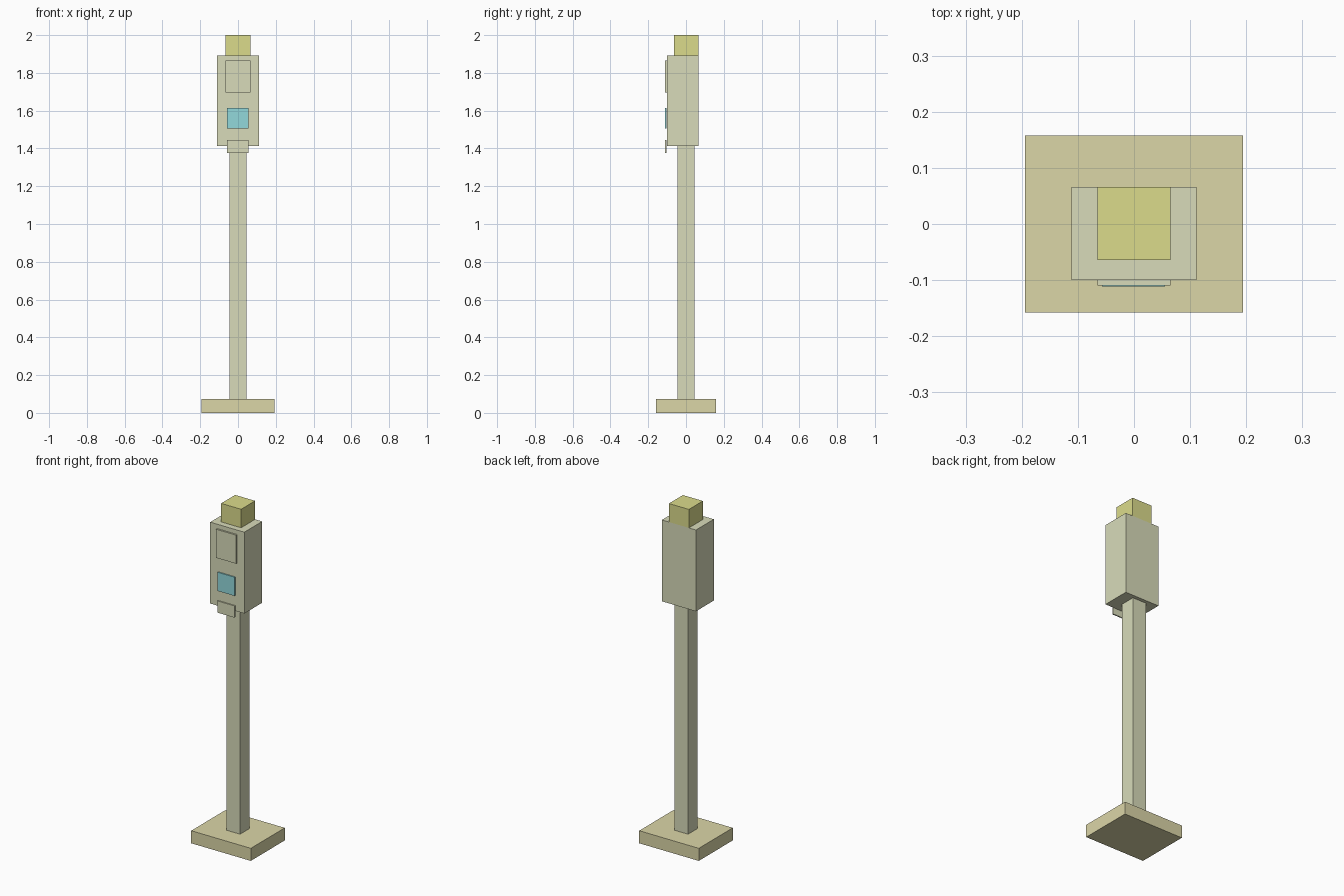
import bpy

if "Cube" in bpy.data.objects:
    bpy.data.objects.remove(bpy.data.objects["Cube"])


def material(name, rgb):
    m = bpy.data.materials.new(name)
    m.diffuse_color = (*rgb, 1)
    m.use_nodes = True
    m.node_tree.nodes["Principled BSDF"].inputs["Base Color"].default_value = m.diffuse_color
    return m


def box(name, x, y, z, mat):
    """Box from (min, max) ranges on each axis."""
    bpy.ops.mesh.primitive_cube_add(size=1, location=[sum(r) / 2 for r in (x, y, z)])
    o = bpy.context.object
    o.name = name
    o.scale = [r[1] - r[0] for r in (x, y, z)]
    bpy.ops.object.transform_apply(location=False, rotation=False, scale=True)
    o.data.materials.append(mat)
    return o


pale = material("pale_grey_green", (0.69, 0.71, 0.49))
sand = material("sand", (0.71, 0.67, 0.39))
yellow = material("lamp_yellow", (0.71, 0.71, 0.26))
blue = material("screen_blue", (0.29, 0.69, 0.71))

# Stand
box("base_plate", (-0.194, 0.194), (-0.158, 0.158), (0, 0.074), sand)
box("post", (-0.045, 0.045), (-0.045, 0.045), (0.074, 1.412), pale)

# Housing and lamp
box("housing", (-0.111, 0.111), (-0.1, 0.066), (1.412, 1.891), pale)
box("lamp", (-0.065, 0.065), (-0.064, 0.066), (1.891, 2.0), yellow)

# Front plates
box("upper_panel", (-0.065, 0.065), (-0.11, -0.1), (1.697, 1.865), pale)
box("screen", (-0.057, 0.055), (-0.111, -0.104), (1.505, 1.615), blue)
box("lower_plate", (-0.057, 0.055), (-0.111, -0.104), (1.377, 1.446), pale)
